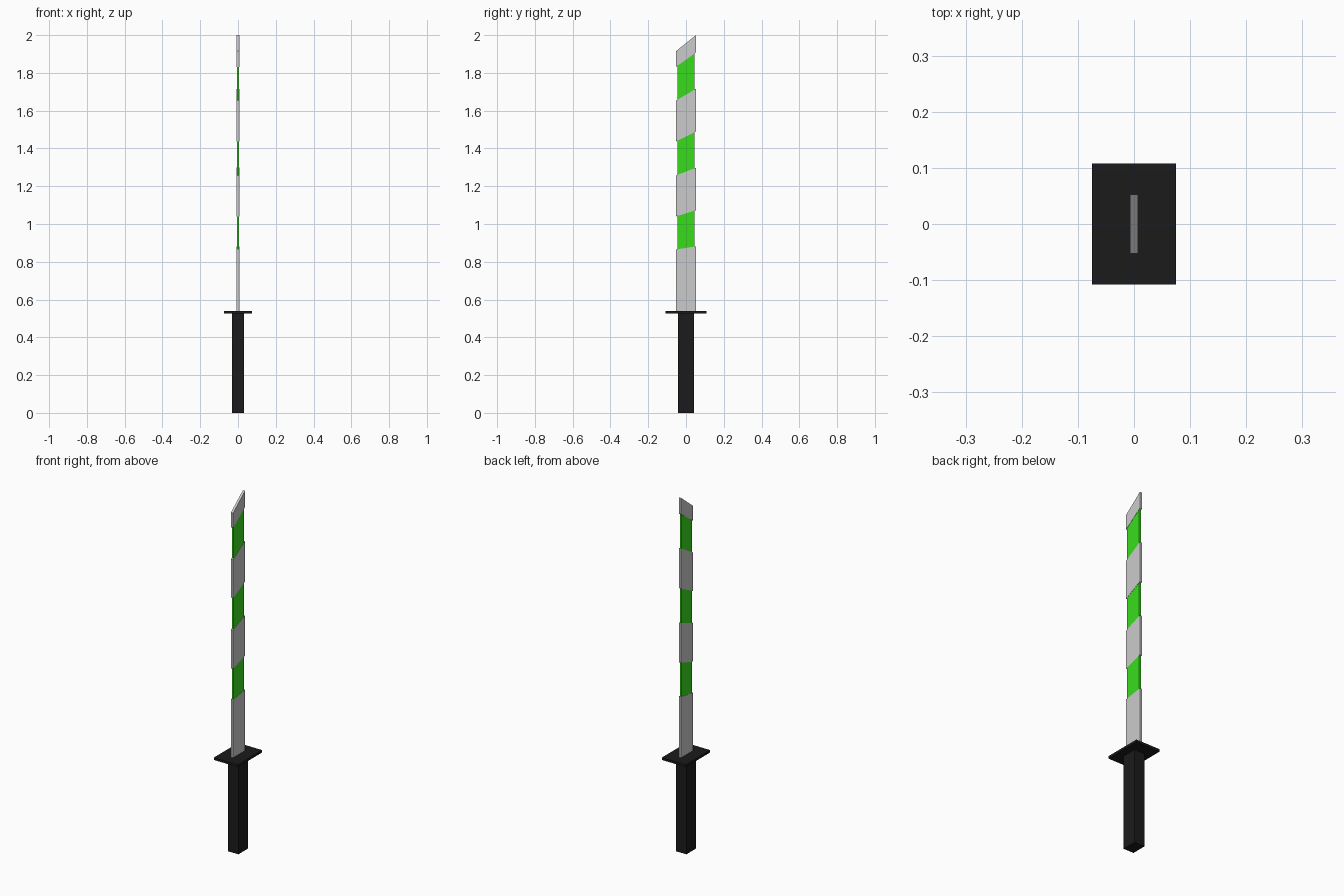
import bpy, bmesh

if "Cube" in bpy.data.objects:
    bpy.data.objects.remove(bpy.data.objects["Cube"])


def material(name, rgb):
    m = bpy.data.materials.new(name)
    m.diffuse_color = (*rgb, 1)
    m.use_nodes = True
    m.node_tree.nodes["Principled BSDF"].inputs["Base Color"].default_value = m.diffuse_color
    return m


def prism(name, profile, half_x, mat=None):
    """Extrude a (y, z) profile symmetrically along x."""
    bm = bmesh.new()
    face = bm.faces.new([bm.verts.new((-half_x, y, z)) for y, z in profile])
    ext = bmesh.ops.extrude_face_region(bm, geom=[face])
    verts = [v for v in ext["geom"] if isinstance(v, bmesh.types.BMVert)]
    bmesh.ops.translate(bm, verts=verts, vec=(2 * half_x, 0, 0))
    bmesh.ops.recalc_face_normals(bm, faces=bm.faces)
    me = bpy.data.meshes.new(name)
    bm.to_mesh(me)
    bm.free()
    ob = bpy.data.objects.new(name, me)
    bpy.context.collection.objects.link(ob)
    if mat:
        me.materials.append(mat)
    return ob


def slab(name, half_y, low, high, half_x, mat=None):
    """Piece between two slanted cuts, each given as (front z, back z)."""
    def cut(c, y):
        return c[0] + (c[1] - c[0]) * (y + BLADE_Y) / (2 * BLADE_Y)
    prism(name, [(-half_y, cut(low, -half_y)), (half_y, cut(low, half_y)),
                 (half_y, cut(high, half_y)), (-half_y, cut(high, -half_y))],
          half_x, mat)


BLADE_Y = 0.053
black = material("black", (0.011, 0.011, 0.011))
green = material("green", (0.04, 0.72, 0.012))

# Handle and guard
slab("handle", 0.042, (0, 0), (0.527, 0.527), 0.032, black)
slab("guard", 0.108, (0.527, 0.527), (0.54, 0.54), 0.075, black)

# Blade: grey segments alternating with slightly narrower green bands
cuts = [(0.54, 0.54), (0.865, 0.882), (1.04, 1.073), (1.257, 1.298),
        (1.437, 1.49), (1.653, 1.716), (1.832, 1.908), (1.915, 2.0)]
for i, (low, high) in enumerate(zip(cuts, cuts[1:])):
    if i % 2:
        slab(f"green_band_{i // 2 + 1}", 0.046, low, high, 0.0055, green)
    else:
        slab(f"blade_segment_{i // 2 + 1}", BLADE_Y, low, high, 0.0067)
